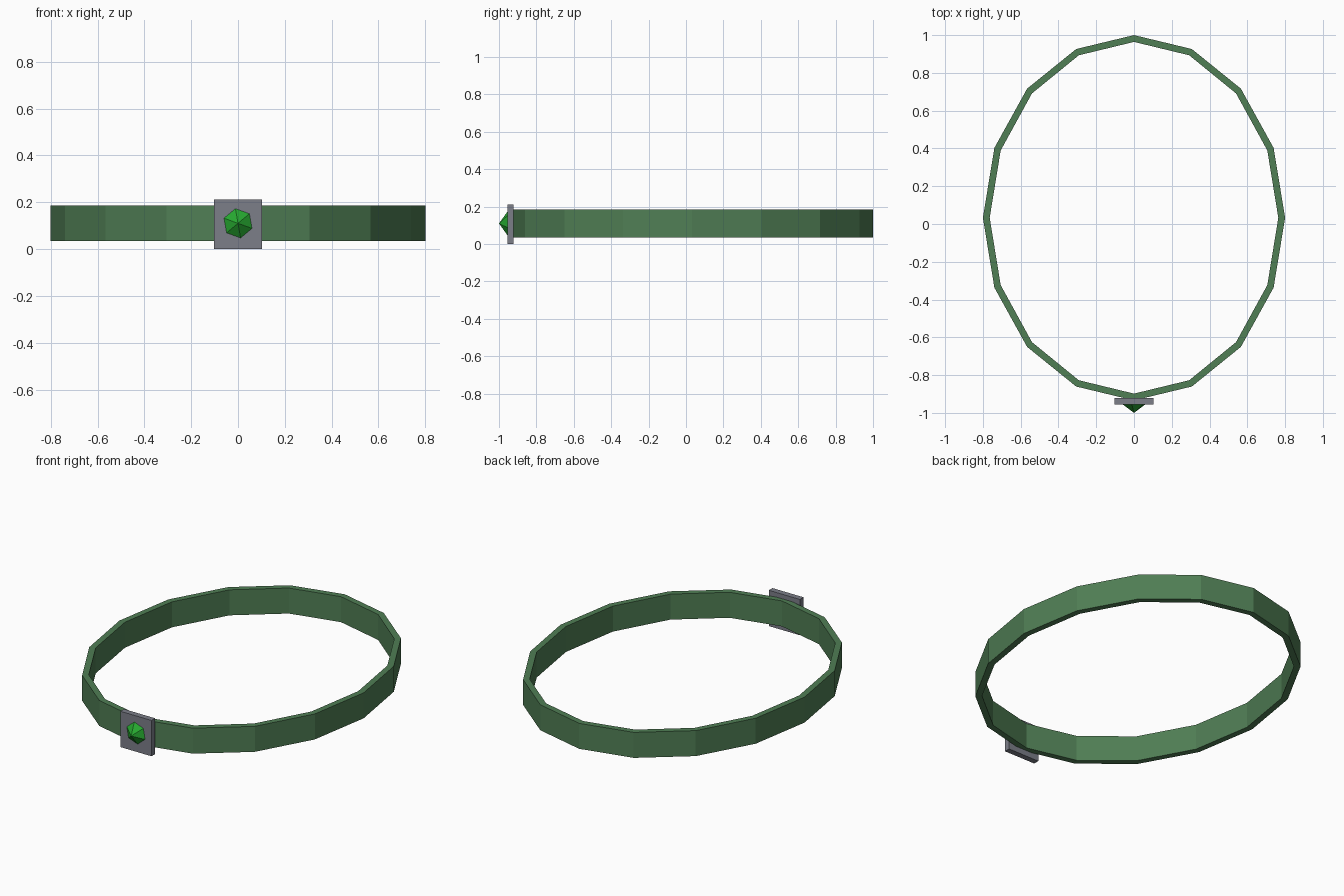
import bpy, bmesh, math
from mathutils import Vector

if "Cube" in bpy.data.objects:
    bpy.data.objects.remove(bpy.data.objects["Cube"])


def make_object(name, bm, color):
    bmesh.ops.recalc_face_normals(bm, faces=bm.faces)
    mesh = bpy.data.meshes.new(name)
    bm.to_mesh(mesh)
    bm.free()
    mat = bpy.data.materials.new(name + "_colour")
    mat.diffuse_color = (*color, 1)
    mat.use_nodes = True
    mat.node_tree.nodes["Principled BSDF"].inputs["Base Color"].default_value = mat.diffuse_color
    mesh.materials.append(mat)
    obj = bpy.data.objects.new(name, mesh)
    bpy.context.collection.objects.link(obj)
    return obj


# Band: 16-sided oval hoop with a rectangular cross-section
SIDES, RX, RY, CY, THICK = 16, 0.80, 0.967, 0.033, 0.036
Z0, Z1 = 0.034, 0.185
bm = bmesh.new()
rings = []
for i in range(SIDES):
    a = 2 * math.pi * i / SIDES
    section = [(0, Z0), (0, Z1), (THICK, Z1), (THICK, Z0)]
    rings.append([bm.verts.new(((RX - t) * math.cos(a), CY + (RY - t) * math.sin(a), z))
                  for t, z in section])
for i in range(SIDES):
    a, b = rings[i], rings[(i + 1) % SIDES]
    for k in range(4):
        n = (k + 1) % 4
        bm.faces.new((a[k], b[k], b[n], a[n]))
make_object("band", bm, (0.08, 0.21, 0.09))

# Plate: thin square setting at the front
bm = bmesh.new()
bmesh.ops.create_cube(bm, size=1)
bmesh.ops.scale(bm, vec=(0.204, 0.034, 0.212), verts=bm.verts)
bmesh.ops.translate(bm, vec=(0, -0.938, 0.106), verts=bm.verts)
make_object("setting_plate", bm, (0.20, 0.21, 0.25))

# Gem: six-sided point rising from the plate
bm = bmesh.new()
tip = bm.verts.new((0, -1.0, 0.11))
base = []
for i in range(6):
    a = math.radians(40 + 60 * i)
    base.append(bm.verts.new(Vector((0.065 * math.cos(a), -0.954, 0.11 + 0.065 * math.sin(a)))))
for i in range(6):
    bm.faces.new((tip, base[i], base[(i + 1) % 6]))
bm.faces.new(base)
make_object("gem", bm, (0.02, 0.40, 0.03))
